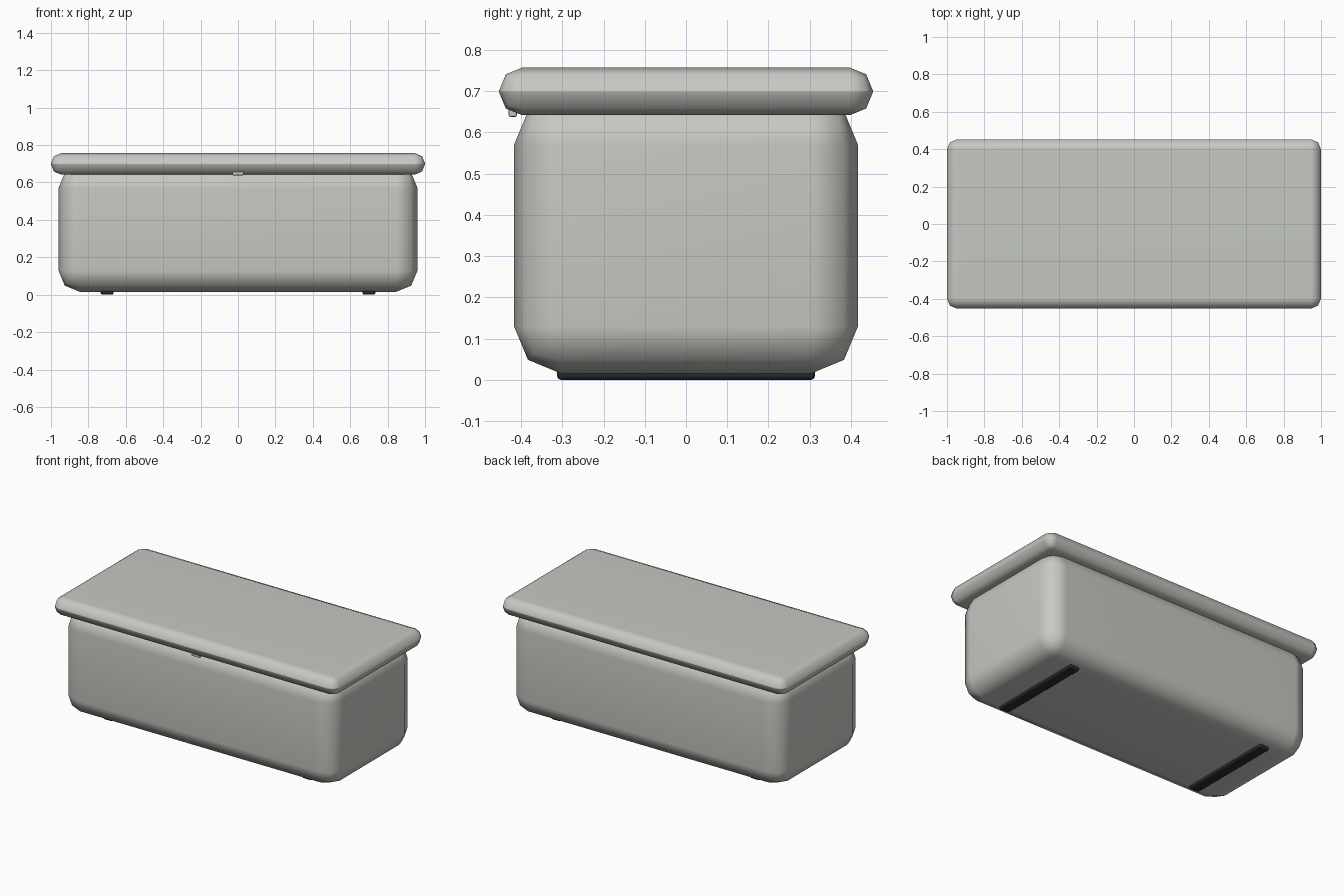
import bpy
import math

cube = bpy.data.objects.get("Cube")
if cube:
    bpy.data.objects.remove(cube, do_unlink=True)


def make_material(name, color):
    mat = bpy.data.materials.new(name)
    mat.use_nodes = True
    mat.diffuse_color = color
    mat.node_tree.nodes["Principled BSDF"].inputs["Base Color"].default_value = color
    return mat


def rounded_box(name, low, high, bevel, mat, segments=2):
    """Box between two corners with softly rounded edges."""
    center = [(a + b) / 2 for a, b in zip(low, high)]
    bpy.ops.mesh.primitive_cube_add(size=1, location=center)
    obj = bpy.context.object
    obj.name = name
    obj.scale = [b - a for a, b in zip(low, high)]
    bpy.ops.object.transform_apply(location=False, rotation=False, scale=True)
    obj.data.materials.append(mat)
    mod = obj.modifiers.new("Rounded edges", "BEVEL")
    mod.width = bevel
    mod.segments = segments
    mod.limit_method = "NONE"
    bpy.ops.object.modifier_apply(modifier=mod.name)
    bpy.ops.object.shade_smooth_by_angle(angle=math.radians(60))
    # Keep the flat panels flat so only the rounded edges shade softly
    weighted = obj.modifiers.new("Flat panels", "WEIGHTED_NORMAL")
    weighted.keep_sharp = True
    return obj


grey = make_material("warm light grey", (0.57, 0.58, 0.54, 1))
rubber = make_material("dark rubber", (0.02, 0.025, 0.03, 1))

# Container and overhanging lid
rounded_box("container", (-0.96, -0.417, 0.015), (0.96, 0.417, 0.685), 0.115, grey)
rounded_box("lid", (-1, -0.453, 0.642), (1, 0.453, 0.757), 0.055, grey)

# Small finger catch under the front of the lid
rounded_box("lid_catch", (-0.03, -0.43, 0.638), (0.03, -0.41, 0.66), 0.004, grey)

# Rubber strips underneath
for side, x in (("left", 0.70), ("right", -0.70)):
    rounded_box(side + "_foot", (x - 0.035, -0.313, 0), (x + 0.035, 0.313, 0.03),
                0.01, rubber)
